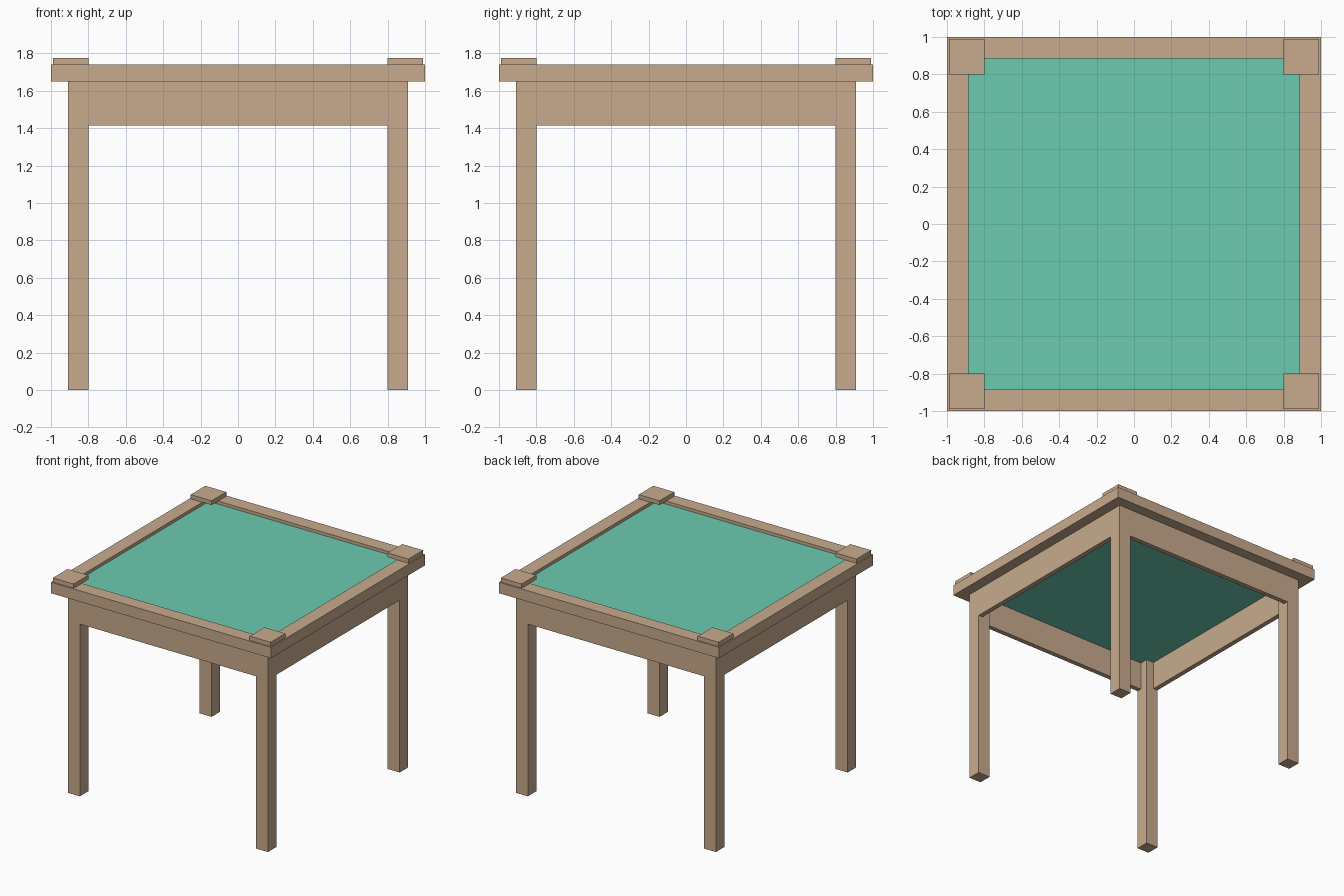
import bpy, bmesh

if "Cube" in bpy.data.objects:
    bpy.data.objects.remove(bpy.data.objects["Cube"])


def material(name, rgb):
    m = bpy.data.materials.new(name)
    m.diffuse_color = (*rgb, 1.0)
    m.use_nodes = True
    m.node_tree.nodes["Principled BSDF"].inputs["Base Color"].default_value = m.diffuse_color
    return m


wood = material("light wood", (0.578, 0.407, 0.270))
felt = material("green felt", (0.150, 0.597, 0.434))


def finish(name, bm, mat):
    bmesh.ops.recalc_face_normals(bm, faces=bm.faces)
    me = bpy.data.meshes.new(name)
    bm.to_mesh(me)
    bm.free()
    me.materials.append(mat)
    ob = bpy.data.objects.new(name, me)
    bpy.context.collection.objects.link(ob)
    return ob


def box(name, x, y, z, mat):
    """Box from (min, max) pairs."""
    bm = bmesh.new()
    bmesh.ops.create_cube(bm, size=1.0)
    for v in bm.verts:
        v.co = [r[0] if c < 0 else r[1] for c, r in zip(v.co, (x, y, z))]
    return finish(name, bm, mat)


def span(sign, a, b):
    """Range a..b placed on the given side of the centre."""
    return tuple(sorted((sign * a, sign * b)))


def square_ring(name, inner, outer, z0, z1, mat):
    """Square frame: a rectangular section swept around four corners."""
    bm = bmesh.new()
    section = [(outer, z0), (outer, z1), (inner, z1), (inner, z0)]
    loops = [[bm.verts.new((sx * r, sy * r, z)) for r, z in section]
             for sx, sy in ((1, 1), (-1, 1), (-1, -1), (1, -1))]
    for i in range(4):
        a, b = loops[i], loops[(i + 1) % 4]
        for j in range(4):
            k = (j + 1) % 4
            bm.faces.new((a[j], a[k], b[k], b[j]))
    return finish(name, bm, mat)


LEG_IN, LEG_OUT = 0.80, 0.91
RIM_Z, TOP_Z = 1.65, 1.74

# raised rim and the slightly sunken felt surface
square_ring("table_rim", 0.885, 1.0, RIM_Z, TOP_Z, wood)
box("felt_surface", (-0.885, 0.885), (-0.885, 0.885), (RIM_Z, 1.715), felt)

# legs and corner caps
for sx, side in ((-1, "left"), (1, "right")):
    for sy, end in ((-1, "front"), (1, "back")):
        box(f"{end}_{side}_leg", span(sx, LEG_IN, LEG_OUT),
            span(sy, LEG_IN, LEG_OUT), (0, RIM_Z), wood)
        box(f"{end}_{side}_corner_cap", span(sx, 0.80, 0.99),
            span(sy, 0.80, 0.99), (TOP_Z, 1.775), wood)

# apron boards between the legs, flush with their outer faces
for s, end, side in ((-1, "front", "left"), (1, "back", "right")):
    across, along = span(s, 0.87, LEG_OUT), (-LEG_IN, LEG_IN)
    box(f"{end}_apron", along, across, (1.415, RIM_Z), wood)
    box(f"{side}_apron", across, along, (1.415, RIM_Z), wood)
